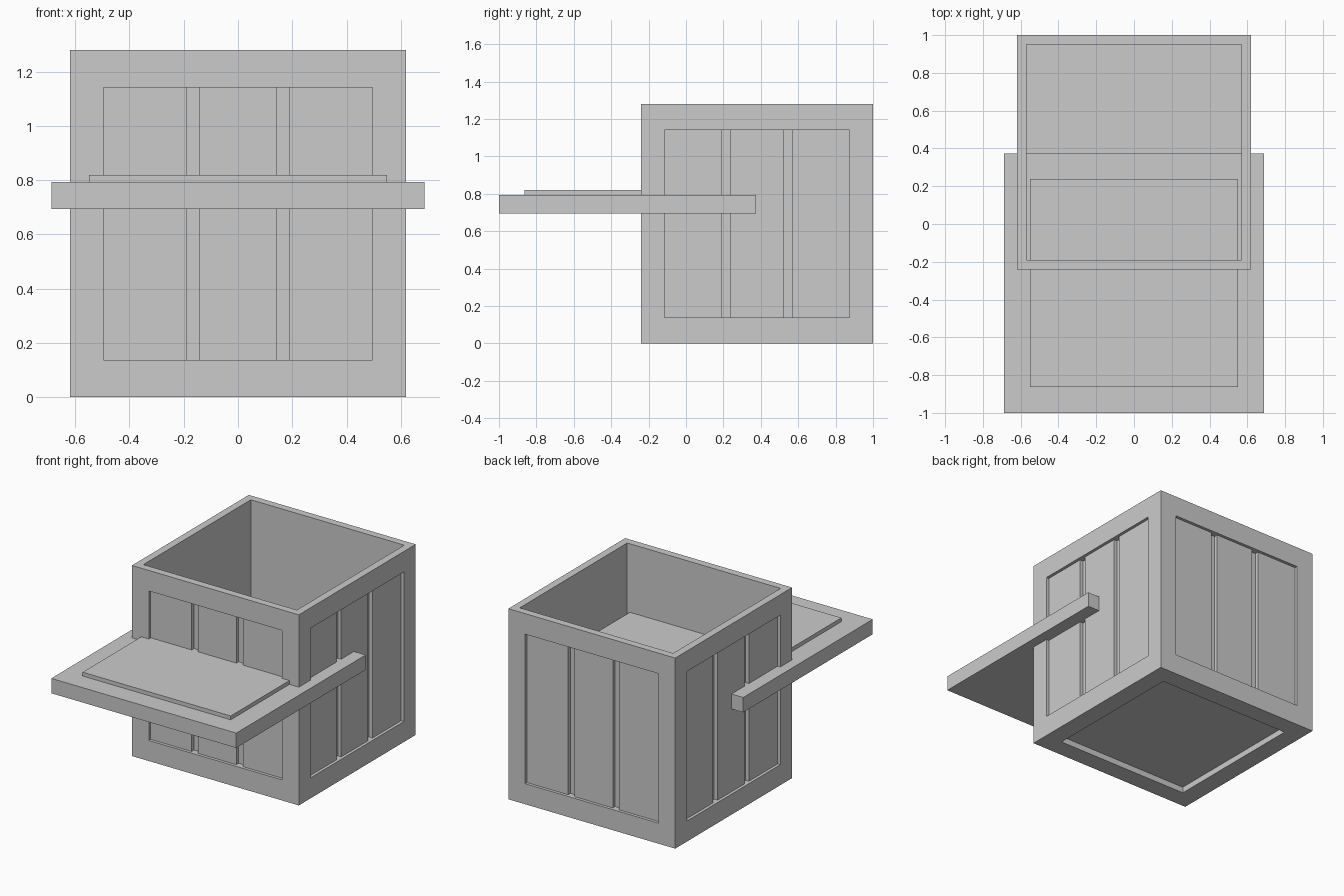
import bpy, bmesh
from mathutils import Vector, Matrix

if "Cube" in bpy.data.objects:
    bpy.data.objects.remove(bpy.data.objects["Cube"])

HALF, HEIGHT, CY = 0.62, 1.28, 0.38      # crate half width, height, centre in y
PANEL_X, PANEL_Z = 0.495, 0.502          # half size of the recessed panels
RECESS, WALL = 0.045, 0.05
CZ = HEIGHT / 2


def finish(bm, name):
    bmesh.ops.recalc_face_normals(bm, faces=bm.faces)
    mesh = bpy.data.meshes.new(name)
    bm.to_mesh(mesh)
    bm.free()
    obj = bpy.data.objects.new(name, mesh)
    bpy.context.collection.objects.link(obj)
    return obj


def box(name, lo, hi, matrix=Matrix()):
    lo, hi = Vector(lo), Vector(hi)
    bm = bmesh.new()
    bmesh.ops.create_cube(bm, size=1)
    bmesh.ops.scale(bm, vec=hi - lo, verts=bm.verts)
    bmesh.ops.translate(bm, vec=(lo + hi) / 2, verts=bm.verts)
    bm.transform(matrix)
    return finish(bm, name)


def sink(bm, face, depth):
    normal = face.normal.copy()
    new = bmesh.ops.extrude_discrete_faces(bm, faces=[face])["faces"][0]
    bmesh.ops.translate(bm, vec=-normal * depth, verts=new.verts)


# Crate body: framed recess on each side and underneath, open hollow on top
bm = bmesh.new()
bmesh.ops.create_cube(bm, size=1)
bmesh.ops.scale(bm, vec=(2 * HALF, 2 * HALF, HEIGHT), verts=bm.verts)
bm.normal_update()
for face in list(bm.faces):
    top = face.normal.z > 0.5
    side = abs(face.normal.z) < 0.5
    margin = WALL if top else HALF - PANEL_X
    bmesh.ops.inset_individual(bm, faces=[face], thickness=margin, use_even_offset=True)
    if side:
        for v in face.verts:
            v.co.z = PANEL_Z if v.co.z > 0 else -PANEL_Z
    face.normal_update()
    sink(bm, face, HEIGHT - WALL if top else 0.04 if not side else RECESS)
bmesh.ops.translate(bm, vec=(0, CY, CZ), verts=bm.verts)
finish(bm, "crate_body")

# Three planks in each side recess, leaving two grooves
for i, side in enumerate(("front", "right", "back", "left")):
    m = Matrix.Translation((0, CY, CZ)) @ Matrix.Rotation(i * 1.5707963, 4, 'Z')
    for j, (a, b) in enumerate(((-PANEL_X, -0.19), (-0.142, 0.142), (0.19, PANEL_X))):
        box(f"{side}_plank_{j + 1}", (a, -HALF + RECESS, -PANEL_Z),
            (b, -HALF + 0.02, PANEL_Z), m)

# Lid pushed through the crate, with its raised centre panel
bm = bmesh.new()
bmesh.ops.create_cube(bm, size=1)
bmesh.ops.scale(bm, vec=(1.374, 1.374, 0.10), verts=bm.verts)
bmesh.ops.translate(bm, vec=(0, -0.313, 0.744), verts=bm.verts)
bm.normal_update()
lid_top = max(bm.faces, key=lambda f: f.calc_center_median().z)
bmesh.ops.inset_individual(bm, faces=[lid_top], thickness=0.137, use_even_offset=True)
sink(bm, lid_top, -0.026)
finish(bm, "lid")
